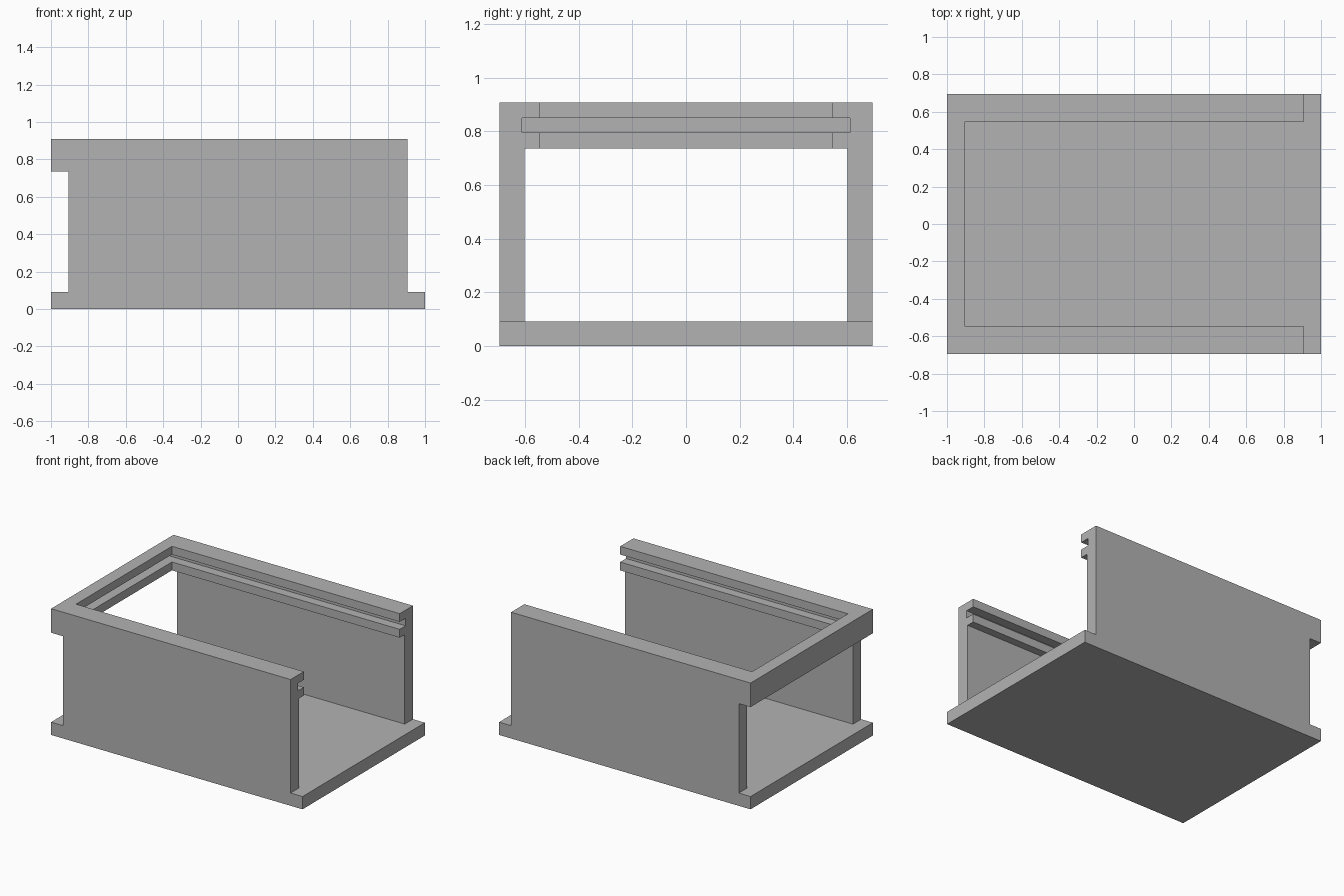
import bpy
import bmesh

cube = bpy.data.objects.get("Cube")
if cube:
    bpy.data.objects.remove(cube, do_unlink=True)

# Single plain grey for the whole box
grey = bpy.data.materials.new("plain grey")
grey.use_nodes = True
colour = (0.45, 0.45, 0.45, 1)
grey.diffuse_color = colour
grey.node_tree.nodes["Principled BSDF"].inputs["Base Color"].default_value = colour

HALF_WIDTH = 0.695
BASE_TOP = 0.092
RAIL_BOTTOM, RAIL_TOP = 0.735, 0.908
GROOVE_BOTTOM, GROOVE_TOP = 0.795, 0.849
WALL_INNER = 0.602
WALL_BACK, OPEN_END = -0.907, 0.905


def finish(name, bm):
    bmesh.ops.recalc_face_normals(bm, faces=bm.faces)
    mesh = bpy.data.meshes.new(name)
    bm.to_mesh(mesh)
    bm.free()
    mesh.materials.append(grey)
    obj = bpy.data.objects.new(name, mesh)
    bpy.context.collection.objects.link(obj)
    return obj


def box(name, low, high):
    bm = bmesh.new()
    bmesh.ops.create_cube(bm, size=1)
    for v in bm.verts:
        v.co = [l + (c + 0.5) * (h - l) for l, h, c in zip(low, high, v.co)]
    return finish(name, bm)


# Floor and side walls
box("base_plate", (-1, -HALF_WIDTH, 0), (1, HALF_WIDTH, BASE_TOP))
box("right_wall", (WALL_BACK, -HALF_WIDTH, BASE_TOP), (OPEN_END, -WALL_INNER, RAIL_BOTTOM))
box("left_wall", (WALL_BACK, WALL_INNER, BASE_TOP), (OPEN_END, HALF_WIDTH, RAIL_BOTTOM))

# Grooved rail section: inset on the sides, inset on the end bar, height
outer, groove, lip = (0, 0), (0.083, 0.026), (0.15, 0.093)
section = [(*outer, RAIL_BOTTOM), (*lip, RAIL_BOTTOM),
           (*lip, GROOVE_BOTTOM), (*groove, GROOVE_BOTTOM),
           (*groove, GROOVE_TOP), (*lip, GROOVE_TOP),
           (*lip, RAIL_TOP), (*outer, RAIL_TOP)]

# Sweep the section round three sides, leaving one end open for a sliding lid
bm = bmesh.new()
rings = []
for side, at_open_end in ((-1, True), (-1, False), (1, False), (1, True)):
    rings.append([bm.verts.new((OPEN_END if at_open_end else -1 + end_inset,
                                side * (HALF_WIDTH - side_inset), z))
                  for side_inset, end_inset, z in section])
for a, b in zip(rings, rings[1:]):
    for i in range(len(section)):
        j = (i + 1) % len(section)
        bm.faces.new((a[i], a[j], b[j], b[i]))
bm.faces.new(rings[0])
bm.faces.new(rings[-1])
finish("grooved_lid_rail", bm)
